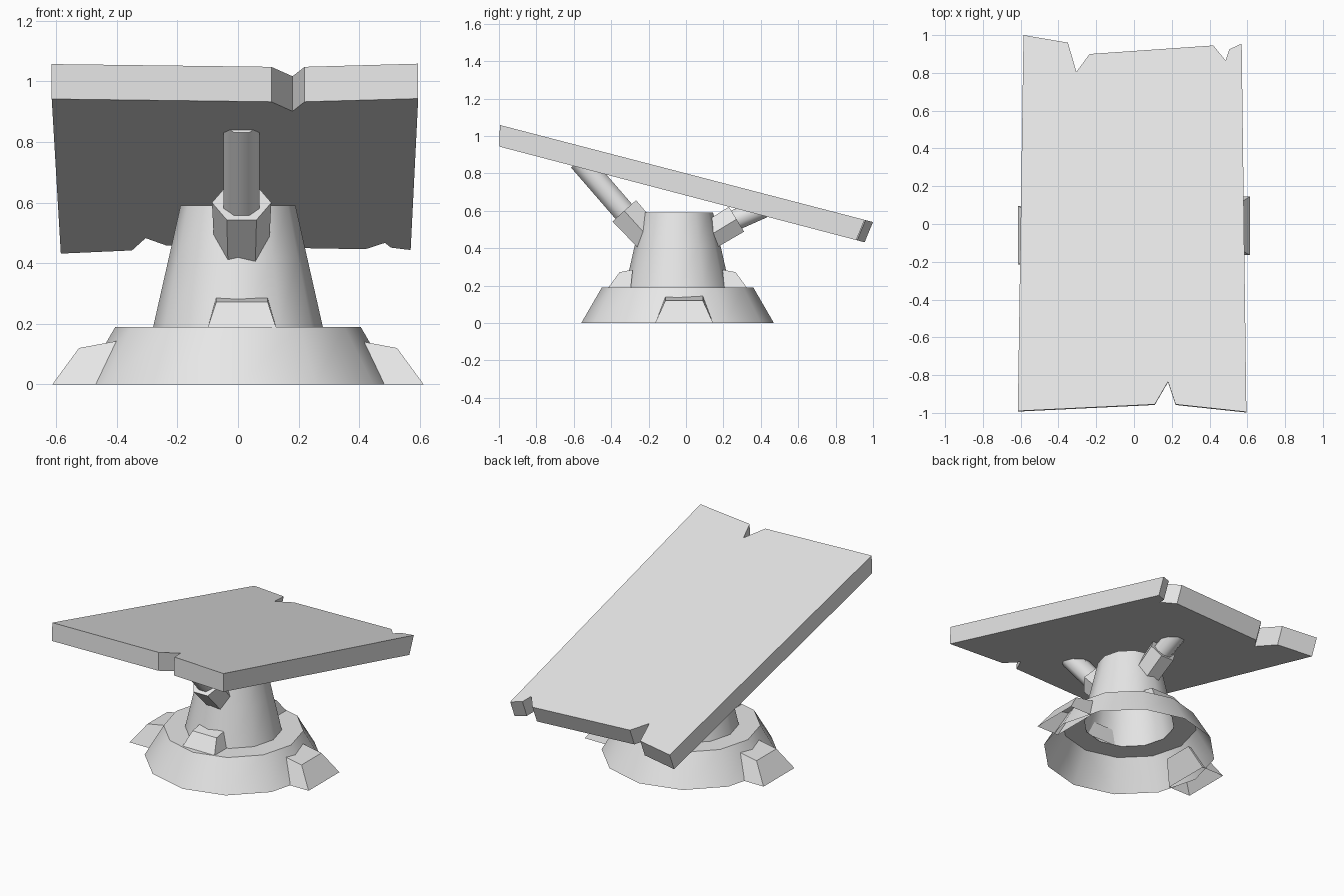
import bpy
import bmesh
import math
from mathutils import Vector

cube = bpy.data.objects.get("Cube")
if cube:
    bpy.data.objects.remove(cube, do_unlink=True)

grey = bpy.data.materials.new("light_grey")
grey.use_nodes = True
grey.diffuse_color = (0.8, 0.8, 0.8, 1)
grey.node_tree.nodes["Principled BSDF"].inputs["Base Color"].default_value = (0.8, 0.8, 0.8, 1)

CENTRE_Y = -0.045


def finish(name, bm, smooth=0):
    """Turn a bmesh into a named grey object."""
    bmesh.ops.recalc_face_normals(bm, faces=bm.faces)
    mesh = bpy.data.meshes.new(name)
    bm.to_mesh(mesh)
    bm.free()
    mesh.materials.append(grey)
    obj = bpy.data.objects.new(name, mesh)
    bpy.context.collection.objects.link(obj)
    if smooth:
        bpy.ops.object.select_all(action='DESELECT')
        bpy.context.view_layer.objects.active = obj
        obj.select_set(True)
        bpy.ops.object.shade_smooth_by_angle(angle=math.radians(smooth))
    return obj


def loft(name, rings, caps=(), closed=True, smooth=0):
    """Bridge rings of points; caps lists the ring indices to fill."""
    bm = bmesh.new()
    loops = [[bm.verts.new(p) for p in ring] for ring in rings]
    n = len(loops[0])
    for a, b in zip(loops, loops[1:]):
        for i in range(n):
            j = (i + 1) % n
            bm.faces.new((a[i], a[j], b[j], b[i]))
    for c in caps:
        bm.faces.new(loops[c])
    return finish(name, bm, smooth)


def circle(centre, axis, radius, sides, turn=0.0):
    """Points of a regular polygon around an axis lying in the yz plane."""
    axis = Vector(axis).normalized()
    u = Vector((1, 0, 0))
    v = axis.cross(u)
    pts = []
    for i in range(sides):
        a = 2 * math.pi * i / sides + turn
        pts.append(Vector(centre) + radius * (math.cos(a) * u + math.sin(a) * v))
    return pts


def tube(name, start, end, r0, r1, sides, turn=0.0, smooth=50):
    axis = Vector(end) - Vector(start)
    rings = [circle(start, axis, r0, sides, turn), circle(end, axis, r1, sides, turn)]
    return loft(name, rings, caps=(0, 1), smooth=smooth)


def lathe(name, profile, caps=()):
    rings = [circle((0, CENTRE_Y, z), (0, 0, 1), r, 12) for r, z in profile]
    return loft(name, rings, caps=caps, smooth=35)


# Hollow flared base with its flat rim, and the tapering column on top
lathe("base", [(0.515, 0), (0.405, 0.19), (0.27, 0.19)])
lathe("column", [(0.28, 0.19), (0.228, 0.42), (0.19, 0.59)], caps=(2,))


# Wedge brackets: each profile is (distance out, height, half width)
def bracket(name, profile, centre, angle):
    c, s = math.cos(angle), math.sin(angle)

    def place(d, w, z):
        return (centre[0] + d * c - w * s, centre[1] + d * s + w * c, z)

    bm = bmesh.new()
    left = [bm.verts.new(place(d, w, z)) for d, z, w in profile]
    right = [bm.verts.new(place(d, -w, z)) for d, z, w in profile]
    for i in range(len(profile) - 1):
        bm.faces.new((left[i], left[i + 1], right[i + 1], right[i]))
    bm.faces.new(left)
    bm.faces.new(right)
    return finish(name, bm)


foot = [(0.455, 0, 0.155), (0.39, 0.145, 0.10), (0.525, 0.12, 0.10), (0.613, 0, 0.155)]
bracket("left_foot", foot, (0, -0.01), 0)
bracket("right_foot", foot, (0, -0.06), math.pi)

brace = [(0.25, 0.19, 0.112), (0.24, 0.285, 0.085), (0.31, 0.272, 0.085), (0.37, 0.19, 0.112)]
bracket("front_brace", brace, (0.013, CENTRE_Y), -math.pi / 2)
bracket("back_brace", brace, (0, CENTRE_Y), math.pi / 2)

# Sockets and the struts that carry the top
tube("front_socket", (0.012, -0.19, 0.445), (0.012, -0.33, 0.6), 0.09, 0.098, 6)
tube("front_strut", (0.012, -0.31, 0.57), (0.012, -0.57, 0.87), 0.064, 0.064, 8, math.pi / 8)
tube("back_socket", (0, 0.08, 0.44), (0, 0.27, 0.555), 0.085, 0.09, 6)
tube("back_strut", (0, 0.24, 0.54), (0, 0.42, 0.62), 0.06, 0.06, 8, math.pi / 8)

# Tilted slab top with chipped ends
outline = [
    (-0.585, 1.0), (-0.35, 0.96), (-0.305, 0.805), (-0.235, 0.90),
    (0.42, 0.945), (0.485, 0.865), (0.505, 0.925), (0.57, 0.955),
    (0.595, -0.995), (0.22, -0.955), (0.18, -0.835), (0.11, -0.955), (-0.615, -0.99),
]
upper = [(x, y, 0.8 - 0.26 * y) for x, y in outline]
lower = []
for x, y in outline:
    y -= 0.045 if y > 0 else 0.003
    lower.append((x, y, 0.682 - 0.262 * y))
loft("table_top", [lower, upper], caps=(0, 1))
